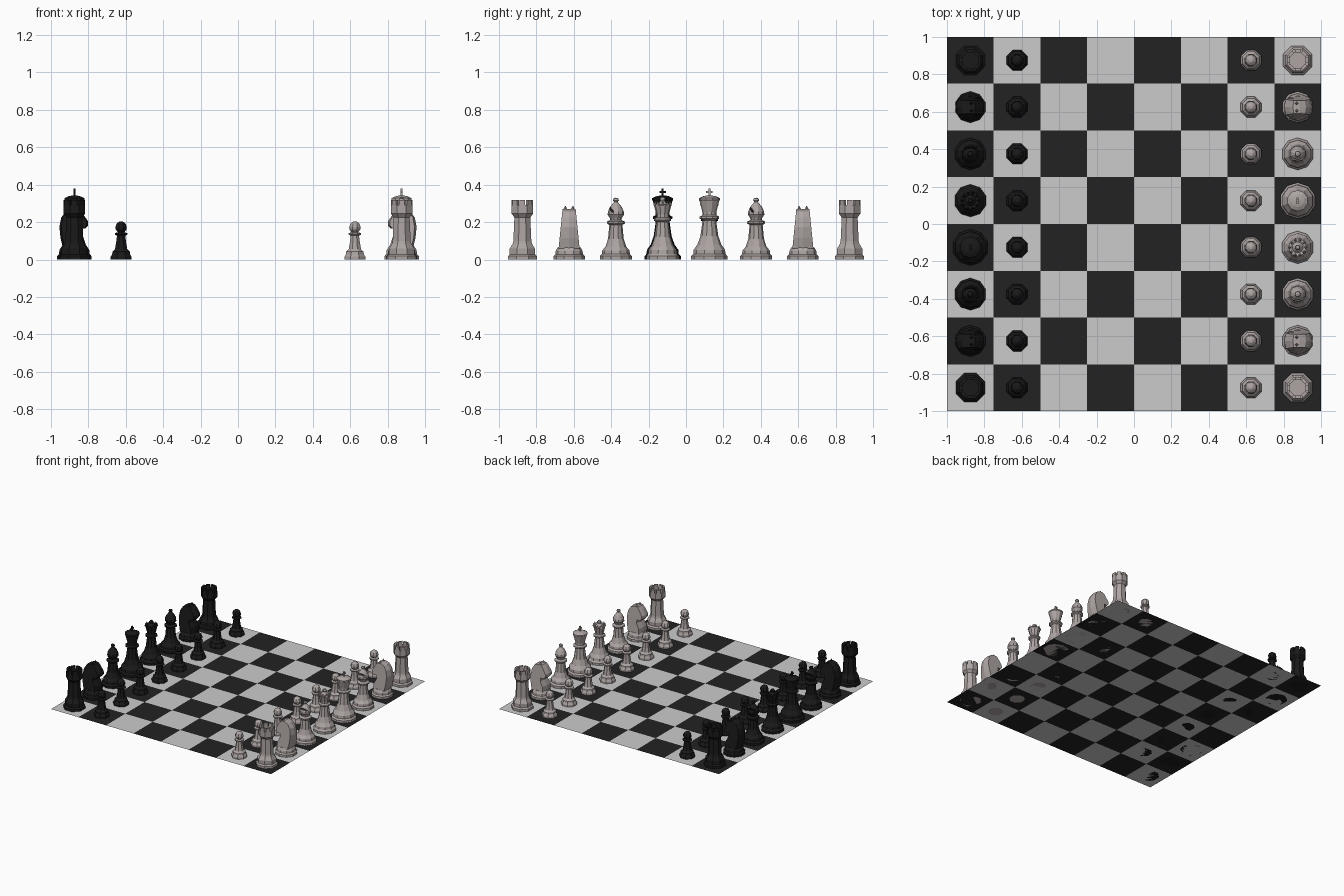
import bpy, bmesh, math
from mathutils import Matrix, Vector

if "Cube" in bpy.data.objects:
    bpy.data.objects.remove(bpy.data.objects["Cube"])


def material(name, rgb):
    m = bpy.data.materials.new(name)
    m.diffuse_color = (*rgb, 1)
    m.use_nodes = True
    m.node_tree.nodes["Principled BSDF"].inputs["Base Color"].default_value = m.diffuse_color
    return m


light_square = material("light square", (0.60, 0.60, 0.60))
dark_square = material("dark square", (0.016, 0.016, 0.016))
pale_piece = material("pale piece", (0.42, 0.375, 0.365))
black_piece = material("black piece", (0.010, 0.010, 0.010))


def lathe(bm, profile, n):
    """Closed faceted solid of revolution, flats facing the axes."""
    rings = []
    for r, z in profile:
        if r == 0:
            rings.append([bm.verts.new((0, 0, z))] * n)
        else:
            rings.append([bm.verts.new((r * math.cos(a), r * math.sin(a), z))
                          for a in [(i + 0.5) * math.tau / n for i in range(n)]])
    for lo, hi in zip(rings, rings[1:]):
        for i in range(n):
            j = (i + 1) % n
            bm.faces.new(list(dict.fromkeys([lo[i], lo[j], hi[j], hi[i]])))
    bm.faces.new(rings[0][::-1])
    if profile[-1][0] > 0:
        bm.faces.new(rings[-1])


def box(bm, centre, size, turn=0.0):
    m = (Matrix.Rotation(turn, 4, 'Z') @ Matrix.Translation(centre)
         @ Matrix.Diagonal((*size, 1)))
    bmesh.ops.create_cube(bm, size=1, matrix=m)


def cone(bm, base, r, h, sides=4):
    m = Matrix.Translation(Vector(base) + Vector((0, 0, h / 2)))
    bmesh.ops.create_cone(bm, cap_ends=True, segments=sides, radius1=r,
                          radius2=0.002, depth=h, matrix=m)


def finish(bm, name):
    bmesh.ops.recalc_face_normals(bm, faces=bm.faces[:])
    me = bpy.data.meshes.new(name)
    bm.to_mesh(me)
    bm.free()
    return me


def pawn():
    bm = bmesh.new()
    lathe(bm, [(.060, 0), (.060, .015), (.052, .028), (.050, .042), (.036, .055),
               (.029, .09), (.024, .128), (.036, .133), (.036, .141), (.019, .146),
               (.031, .160), (.033, .173), (.026, .192), (.012, .202), (0, .204)], 8)
    return finish(bm, "pawn")


def rook():
    bm = bmesh.new()
    lathe(bm, [(.084, 0), (.084, .018), (.073, .028), (.073, .058), (.056, .085),
               (.052, .10), (.046, .225), (.062, .245), (.062, .292),
               (.046, .292), (.046, .275), (0, .275)], 8)
    for k in range(8):  # battlements
        box(bm, (.0495, 0, .304), (.016, .031, .03), k * math.tau / 8)
    return finish(bm, "rook")


def knight():
    bm = bmesh.new()
    lathe(bm, [(.084, 0), (.084, .018), (.074, .028), (.072, .045), (.062, .065)], 10)
    # horse head outline, swept across a tapering thickness
    outline = [(.055, .06), (.050, .10), (.025, .14), (.027, .17), (.056, .165),
               (.074, .182), (.073, .205), (.045, .245), (.025, .268), (-.01, .270),
               (-.045, .258), (-.070, .225), (-.080, .175), (-.074, .115), (-.060, .06)]
    rows = []
    for side, shrink in ((-1, .86), (0, 1), (1, .86)):
        rows.append([bm.verts.new((x * shrink,
                                   side * (.056 - (z - .06) * .10), z))
                     for x, z in outline])
    n = len(outline)
    for a, b in zip(rows, rows[1:]):
        for i in range(n):
            j = (i + 1) % n
            bm.faces.new((a[i], a[j], b[j], b[i]))
    bm.faces.new(rows[0])
    bm.faces.new(rows[-1][::-1])
    for s in (-1, 1):  # ears
        cone(bm, (.005, s * .02, .262), .013, .024)
    return finish(bm, "knight")


def bishop():
    bm = bmesh.new()
    lathe(bm, [(.086, 0), (.086, .018), (.075, .03), (.073, .048), (.055, .07),
               (.042, .11), (.035, .185), (.048, .193), (.048, .203), (.030, .212),
               (.032, .222), (.044, .240), (.042, .258), (.030, .283), (.012, .305),
               (.010, .308), (.016, .316), (.013, .326), (0, .331)], 10)
    body = bpy.data.objects.new("bishop_body", finish(bm, "bishop_body"))
    # slanted slit in the mitre
    cb = bmesh.new()
    bmesh.ops.create_cube(cb, size=1, matrix=Matrix.Translation((0, .032, .274))
                          @ Matrix.Rotation(math.radians(50), 4, 'X')
                          @ Matrix.Diagonal((.12, .05, .011, 1)))
    cutter = bpy.data.objects.new("slit_cutter", finish(cb, "slit_cutter"))
    for o in (body, cutter):
        bpy.context.scene.collection.objects.link(o)
    cutter.hide_render = True
    mod = body.modifiers.new("slit", 'BOOLEAN')
    mod.operation, mod.object, mod.solver = 'DIFFERENCE', cutter, 'EXACT'
    dg = bpy.context.evaluated_depsgraph_get()
    me = bpy.data.meshes.new_from_object(body.evaluated_get(dg))
    for o in (body, cutter):
        bpy.data.objects.remove(o)
    return me


def queen():
    bm = bmesh.new()
    lathe(bm, [(.087, 0), (.087, .018), (.077, .03), (.075, .05), (.058, .075),
               (.043, .12), (.033, .20), (.046, .208), (.046, .218), (.034, .226),
               (.034, .24), (.048, .295), (.038, .295), (.03, .29), (.012, .312),
               (.014, .322), (.010, .333), (0, .336)], 10)
    for k in range(10):  # coronet points
        a = k * math.tau / 10
        cone(bm, (.042 * math.cos(a), .042 * math.sin(a), .288), .011, .022)
    return finish(bm, "queen")


def king():
    bm = bmesh.new()
    lathe(bm, [(.097, 0), (.097, .018), (.086, .03), (.084, .052), (.064, .08),
               (.048, .125), (.036, .21), (.052, .219), (.052, .229), (.038, .237),
               (.037, .255), (.053, .315), (.056, .318), (.056, .328), (.035, .338),
               (.010, .343), (0, .343)], 10)
    # cross
    box(bm, (0, 0, .36), (.011, .011, .042))
    box(bm, (0, 0, .362), (.011, .034, .011))
    return finish(bm, "king")


# board: flat grid of squares
bm = bmesh.new()
bmesh.ops.create_grid(bm, x_segments=8, y_segments=8, size=1)
for f in bm.faces:
    c = f.calc_center_median()
    f.material_index = (math.floor(c.x * 4) + math.floor(c.y * 4)) % 2
board_mesh = bpy.data.meshes.new("board")
bm.to_mesh(board_mesh)
bm.free()
board_mesh.materials.append(light_square)
board_mesh.materials.append(dark_square)
bpy.context.scene.collection.objects.link(bpy.data.objects.new("board", board_mesh))

# pieces: one army, repeated with a half turn about the centre
R, N, B, Q, K, P = rook(), knight(), bishop(), queen(), king(), pawn()
back_row = [R, N, B, K, Q, B, N, R]
for side, mat, turn in (("black", black_piece, 0), ("pale", pale_piece, math.pi)):
    meshes = {}
    for m in (R, N, B, Q, K, P):
        meshes[m.name] = m.copy()
        meshes[m.name].materials.clear()
        meshes[m.name].materials.append(mat)
    for i, piece in enumerate(back_row):
        y = -0.875 + 0.25 * i
        for m, x in ((piece, -0.875), (P, -0.625)):
            kind = m.name.split("_")[0].split(".")[0]
            ob = bpy.data.objects.new(f"{side}_{kind}_{i + 1}", meshes[m.name])
            ob.matrix_world = (Matrix.Rotation(turn, 4, 'Z')
                               @ Matrix.Translation((x, y, 0)))
            bpy.context.scene.collection.objects.link(ob)
